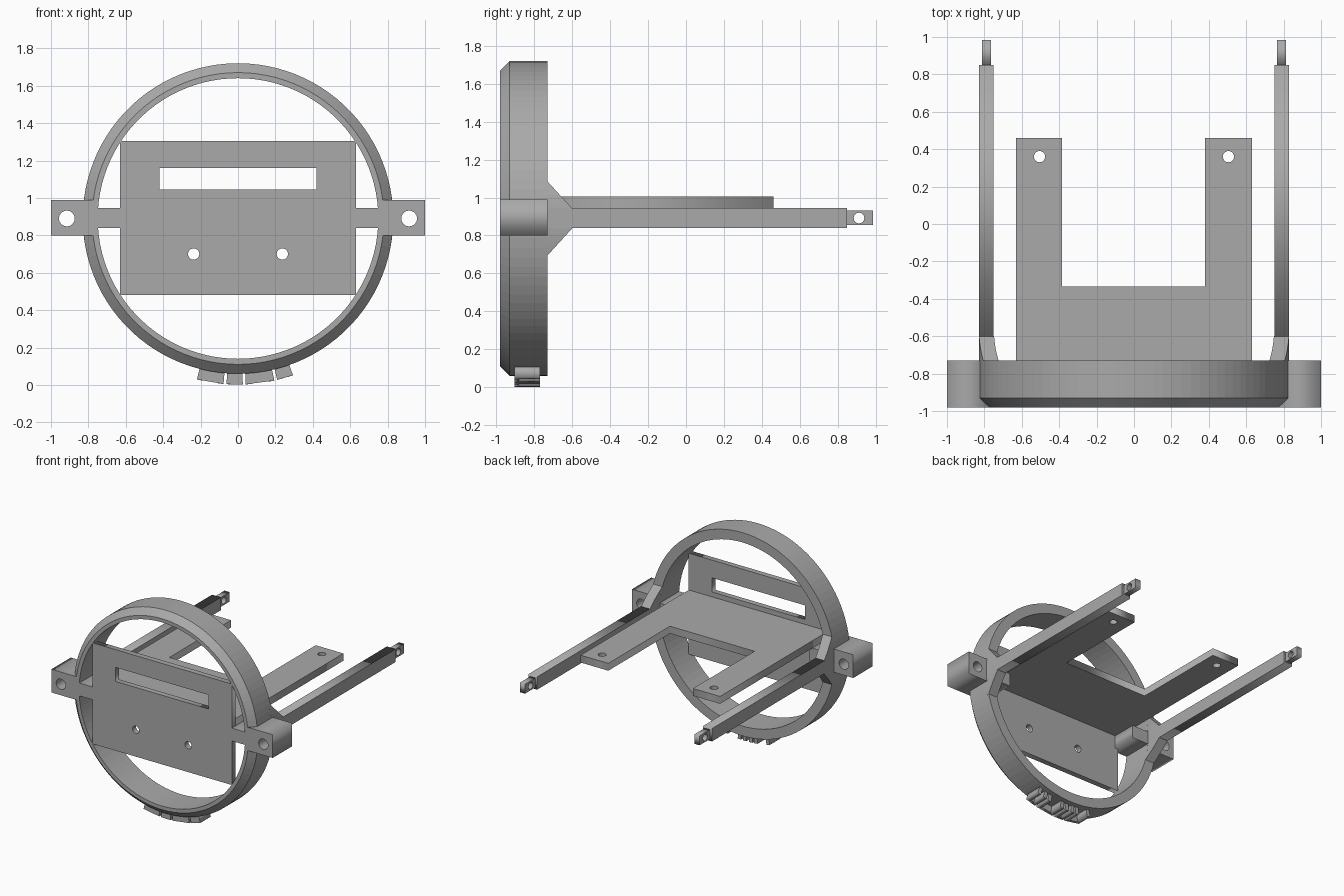
import bpy, bmesh
from math import sin, cos, pi, sqrt
from mathutils import Matrix

cube = bpy.data.objects.get("Cube")
if cube:
    bpy.data.objects.remove(cube)

grey = bpy.data.materials.new("plain grey")
grey.use_nodes = True
grey.diffuse_color = (0.4, 0.4, 0.4, 1)
grey.node_tree.nodes["Principled BSDF"].inputs["Base Color"].default_value = grey.diffuse_color

CZ = 0.89                      # height of the ring centre
FRONT, BACK = -0.98, -0.73     # depth range of the ring
R_IN, R_OUT = 0.75, 0.83

# Local (u, v, w) axes of a flat profile for each extrusion direction
AXES = {
    "x": Matrix(((0, 0, 1, 0), (1, 0, 0, 0), (0, 1, 0, 0), (0, 0, 0, 1))),
    "y": Matrix(((1, 0, 0, 0), (0, 0, -1, 0), (0, 1, 0, 0), (0, 0, 0, 1))),
    "z": Matrix.Identity(4),
}


def finish(name, bm):
    bmesh.ops.remove_doubles(bm, verts=bm.verts, dist=1e-5)
    bmesh.ops.recalc_face_normals(bm, faces=bm.faces)
    mesh = bpy.data.meshes.new(name)
    bm.to_mesh(mesh)
    bm.free()
    mesh.materials.append(grey)
    obj = bpy.data.objects.new(name, mesh)
    bpy.context.collection.objects.link(obj)
    return obj


def rect(u0, u1, v0, v1):
    return [(u0, v0), (u1, v0), (u1, v1), (u0, v1)]


def circle(u, v, r, n=32):
    return [(u + r * cos(2 * pi * i / n), v + r * sin(2 * pi * i / n)) for i in range(n)]


def panel(name, axis, lo, hi, *outlines):
    """Extrude a flat outline, with inner outlines left as holes, along an axis."""
    curve = bpy.data.curves.new(name + "_profile", "CURVE")
    curve.dimensions, curve.fill_mode, curve.extrude = "2D", "BOTH", (hi - lo) / 2
    for pts in outlines:
        spline = curve.splines.new("POLY")
        spline.points.add(len(pts) - 1)
        for p, (u, v) in zip(spline.points, pts):
            p.co = (u, v, 0, 1)
        spline.use_cyclic_u = True
    temp = bpy.data.objects.new(name + "_profile", curve)
    bpy.context.collection.objects.link(temp)
    graph = bpy.context.evaluated_depsgraph_get()
    mesh = bpy.data.meshes.new_from_object(temp.evaluated_get(graph))
    bm = bmesh.new()
    bm.from_mesh(mesh)
    bpy.data.objects.remove(temp)
    bpy.data.curves.remove(curve)
    bpy.data.meshes.remove(mesh)
    mid = (lo + hi) / 2
    shift = Matrix.Translation([mid if axis == a else 0 for a in "xyz"])
    bm.transform(shift @ AXES[axis])
    return finish(name, bm)


def loft(name, sections, closed=False):
    """Skin a row of equal cross-sections."""
    bm = bmesh.new()
    rows = [[bm.verts.new(p) for p in s] for s in sections]
    pairs = list(zip(rows, rows[1:]))
    if closed:
        pairs.append((rows[-1], rows[0]))
    else:
        bm.faces.new(rows[0])
        bm.faces.new(rows[-1])
    for a, b in pairs:
        for i in range(len(a)):
            j = (i + 1) % len(a)
            bm.faces.new((a[i], a[j], b[j], b[i]))
    return finish(name, bm)


# Ring with a chamfered front rim
profile = [(R_IN, FRONT), (0.78, FRONT), (R_OUT, -0.93), (R_OUT, BACK), (R_IN, BACK)]
SEG = 100
loft("ring", [[(r * cos(2 * pi * k / SEG), y, CZ + r * sin(2 * pi * k / SEG))
               for r, y in profile] for k in range(SEG)], closed=True)

# Front plate with a slot and two screw holes
panel("front_plate", "y", FRONT, -0.935, rect(-0.63, 0.63, 0.48, 1.305),
      rect(-0.42, 0.42, 1.045, 1.16), circle(-0.237, 0.7, 0.03), circle(0.237, 0.7, 0.03))

# U-shaped shelf behind the plate
shelf = [(-0.63, -0.95), (0.63, -0.95), (0.63, 0.46), (0.38, 0.46),
         (0.38, -0.335), (-0.385, -0.335), (-0.385, 0.46), (-0.63, 0.46)]
panel("shelf", "z", 0.945, 1.005, shelf, circle(-0.505, 0.36, 0.03), circle(0.505, 0.36, 0.03))


# Flared root joining each arm to the ring, following the ring's curve
def root_section(side, h):
    xi, xo = sqrt(R_IN ** 2 - h * h), sqrt(R_OUT ** 2 - h * h)
    back = -0.6 - max(0, abs(h) - 0.0525) * 0.13 / 0.1425
    return [(side * x, y, CZ + h) for x, y in
            ((xi, BACK - 0.02), (xo, BACK - 0.02), (xo, back), (xi, back))]


heights = [-0.195 + i * 0.1425 / 6 for i in range(7)]
heights += [-h for h in reversed(heights)]

for side, label in ((1, "left"), (-1, "right")):
    def span(a, b):
        return sorted((side * a, side * b))

    panel(label + "_ear", "y", FRONT, BACK, rect(*span(0.77, 1.0), 0.8, 0.99),
          circle(side * 0.915, 0.89, 0.042))
    panel(label + "_bridge", "y", FRONT, BACK, rect(*span(0.6, 0.78), 0.84, 0.945))
    loft(label + "_arm_root", [root_section(side, h) for h in heights])
    panel(label + "_arm", "x", *span(0.75, 0.83), rect(-0.61, 0.85, 0.84, 0.945))
    panel(label + "_arm_tip", "x", *span(0.765, 0.812), rect(0.84, 0.985, 0.855, 0.932),
          circle(0.912, 0.892, 0.028))

# Grip ribs under the ring: a thin rail with a cross rib on each pad
for n, (a, b) in enumerate(((-0.215, -0.075), (-0.06, 0.025), (0.04, 0.19), (0.205, 0.29))):
    ribs = [("rail", a, b, -0.905, -0.88), ("rib", a, a + 0.03, -0.89, -0.77),
            ("end_rib", b - 0.03, b, -0.89, -0.77)]
    for part, s0, s1, y0, y1 in ribs:
        corners = [(r * sin(s / 0.86), CZ - r * cos(s / 0.86))
                   for s, r in ((s0, 0.82), (s1, 0.82), (s1, 0.888), (s0, 0.888))]
        panel(f"grip_{part}_{n + 1}", "y", y0, y1, corners)
